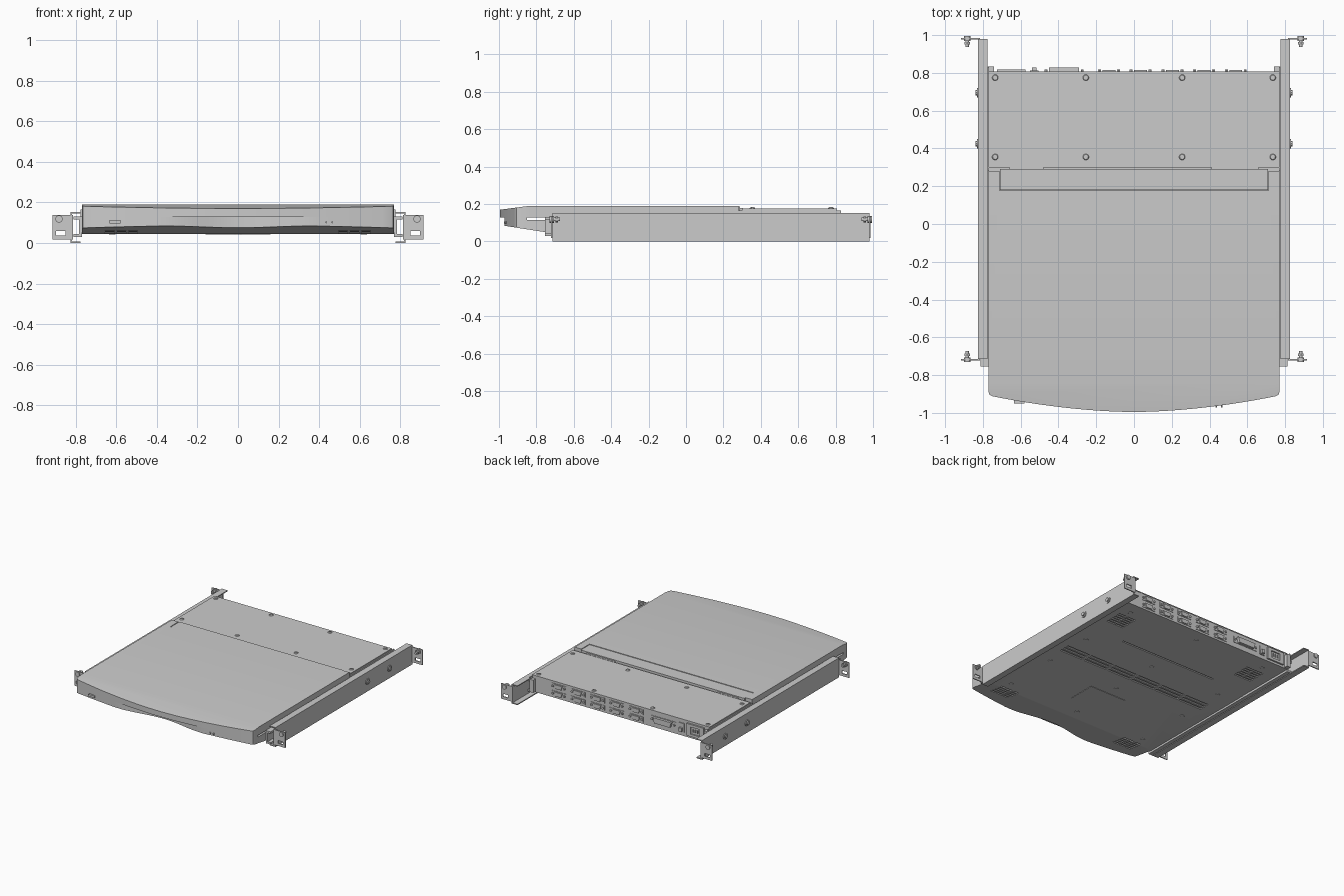
import bpy, bmesh, math
from mathutils import Matrix, Vector

if "Cube" in bpy.data.objects:
    bpy.data.objects.remove(bpy.data.objects["Cube"])


def finish(name, bm):
    bmesh.ops.recalc_face_normals(bm, faces=bm.faces)
    me = bpy.data.meshes.new(name)
    bm.to_mesh(me)
    bm.free()
    ob = bpy.data.objects.new(name, me)
    bpy.context.collection.objects.link(ob)
    return ob


def add_box(bm, x0, x1, y0, y1, z0, z1):
    m = Matrix.Translation(((x0 + x1) / 2, (y0 + y1) / 2, (z0 + z1) / 2)) @ \
        Matrix.Diagonal((abs(x1 - x0), abs(y1 - y0), abs(z1 - z0), 1))
    bmesh.ops.create_cube(bm, size=1, matrix=m)


def boxes(name, dims):
    bm = bmesh.new()
    for d in dims:
        add_box(bm, *d)
    return finish(name, bm)


def add_cyl(bm, c, r, depth, axis, n=16, r2=None):
    rot = Vector((0, 0, 1)).rotation_difference(Vector(axis)).to_matrix().to_4x4()
    bmesh.ops.create_cone(bm, cap_ends=True, segments=n, radius1=r, radius2=r if r2 is None else r2,
                          depth=depth, matrix=Matrix.Translation(c) @ rot)


def prism_bm(pts, a, b, place):
    bm = bmesh.new()
    f = bm.faces.new([bm.verts.new(place(u, v, a)) for u, v in pts])
    ext = bmesh.ops.extrude_face_region(bm, geom=[f])
    d = Vector(place(0, 0, b)) - Vector(place(0, 0, a))
    bmesh.ops.translate(bm, vec=d, verts=[g for g in ext['geom'] if isinstance(g, bmesh.types.BMVert)])
    return bm


def split(bm, y, clear=False):
    bmesh.ops.bisect_plane(bm, geom=bm.verts[:] + bm.edges[:] + bm.faces[:], plane_co=(0, y, 0),
                           plane_no=(0, 1, 0), clear_outer=clear)
    if clear:
        bmesh.ops.holes_fill(bm, edges=[e for e in bm.edges if e.is_boundary])


def cut(ob, dims):
    cutter = boxes("cutter", dims)
    cutter.hide_render = True
    mod = ob.modifiers.new("cut", 'BOOLEAN')
    mod.operation, mod.solver, mod.object = 'DIFFERENCE', 'EXACT', cutter
    bpy.context.view_layer.objects.active = ob
    bpy.ops.object.modifier_apply(modifier=mod.name)
    bpy.data.objects.remove(cutter)


def xy(u, v, w): return (u, v, w)
def xz(u, v, w): return (u, w, v)


# bowed front edge, optionally with the hand recess in the middle
def outline(recess, rear):
    pts = [(-0.77, -0.89), (-0.764, -0.905)]
    for i in range(41):
        x = -0.75 + 1.5 * i / 40
        y = -0.995 + 0.083 * (abs(x) / 0.75) ** 1.8
        if abs(x) < 0.4:
            y += recess * (0.5 + 0.5 * math.cos(math.pi * x / 0.4))
        pts.append((x, y))
    return pts + [(0.764, -0.905), (0.77, -0.89)] + rear


# lid with sloping front and a notch for the hinge cover
bm = prism_bm(outline(0, [(0.77, 0.28), (0.713, 0.28), (0.713, 0.178), (-0.713, 0.178),
                          (-0.713, 0.28), (-0.77, 0.28)]), 0.128, 0.19, xy)
split(bm, -0.84)
for v in bm.verts:
    if v.co.z > 0.18 and v.co.y < -0.841:
        v.co.z -= (-0.84 - v.co.y) * 0.13
finish("lid", bm)
boxes("hinge_cover", [(-0.71, 0.71, 0.181, 0.29, 0.13, 0.187)])

# base tray with rising underside
base_pts = outline(0.08, [(0.77, 0.3), (-0.77, 0.3)])
bm = prism_bm(base_pts, 0.045, 0.115, xy)
split(bm, -0.72)
for v in bm.verts:
    if v.co.z < 0.05 and v.co.y < -0.721:
        v.co.z += (-0.72 - v.co.y) * 0.155
base = finish("base_tray", bm)
bm = prism_bm(base_pts, 0.11, 0.129, xy)
split(bm, -0.85, True)
finish("base_front_bar", bm)

# vents cut in the underside of the base
cuts = []
for s in (-1, 1):
    for i in range(5):
        for j in range(3):
            x = s * 0.575 - 0.08 + j * 0.057
            y = -0.83 + i * 0.028
            cuts.append((x, x + 0.045, y, y + 0.013, 0.03, 0.078 - i * 0.004))
for j in range(6):
    x = -0.66 + j * 0.223
    for y in (-0.04, -0.005, 0.03):
        cuts.append((x, x + 0.205, y, y + 0.018, 0.03, 0.053))
cut(base, cuts)
boxes("label_plate", [(-0.16, 0.16, -0.51, -0.29, 0.042, 0.046)])

# rear electronics box
rear = boxes("rear_box", [(-0.768, 0.768, 0.3, 0.805, 0.045, 0.172)])
cuts = [(-0.45, 0.4, 0.345, 0.357, 0.03, 0.053)]
for s in (-1, 1):
    for i in range(6):
        for j in range(2):
            x = s * 0.6 - 0.075 + j * 0.08
            y = 0.5 + i * 0.026
            cuts.append((x, x + 0.07, y, y + 0.013, 0.03, 0.053))
cut(rear, cuts)
boxes("rear_box_cover", [(-0.77, 0.77, 0.302, 0.808, 0.17, 0.176)])
boxes("hinge_barrels", [(-0.66, -0.48, 0.285, 0.305, 0.14, 0.178),
                        (0.41, 0.66, 0.285, 0.305, 0.14, 0.178)])
for s in (-1, 1):
    boxes("box_side_bracket", [(s * 0.74, s * 0.775, 0.803, 0.835, 0.05, 0.15),
                               (s * 0.768, s * 0.776, 0.28, 0.83, 0.05, 0.165)])

# screws on the cover and underside
bm = bmesh.new()
for x in (-0.735, -0.255, 0.255, 0.735):
    for y in (0.355, 0.775):
        add_cyl(bm, (x, y, 0.178), 0.017, 0.006, (0, 0, 1), 16, 0.013)
        add_cyl(bm, (x, y, 0.182), 0.007, 0.003, (0, 0, 1), 6)
finish("cover_screws", bm)
bm = bmesh.new()
for x in (-0.62, 0, 0.62):
    for y in (-0.64, -0.2, 0.2, 0.7):
        add_cyl(bm, (x, y, 0.044), 0.017, 0.006, (0, 0, 1))
finish("bottom_screws", bm)


# D-shaped sockets with hex posts
def d_socket(name, cx, cz, w, h, y1):
    pts = [(cx - w / 2, cz + h / 2), (cx + w / 2, cz + h / 2),
           (cx + w / 2 - h * 0.3, cz - h / 2), (cx - w / 2 + h * 0.3, cz - h / 2)]
    bm = prism_bm(pts, 0.80, y1, xz)
    add_box(bm, cx - w / 2 - 0.028, cx + w / 2 + 0.028, 0.80, 0.8085, cz - h / 2 - 0.004, cz + h / 2 + 0.004)
    for s in (-1, 1):
        add_cyl(bm, (cx + s * (w / 2 + 0.016), 0.81, cz), 0.009, 0.014, (0, 1, 0), 6)
    finish(name, bm)


for i in range(5):
    for z in (0.08, 0.138):
        d_socket("video_socket", -0.133 + i * 0.168, z, 0.068, 0.032, 0.816)
d_socket("wide_socket", -0.37, 0.11, 0.16, 0.042, 0.828)

# power inlet and switch
inlet = boxes("power_inlet", [(-0.725, -0.575, 0.8, 0.818, 0.062, 0.158)])
cut(inlet, [(-0.69, -0.61, 0.808, 0.83, 0.082, 0.138)])
bm = bmesh.new()
for x in (-0.67, -0.65, -0.63):
    add_box(bm, x - 0.003, x + 0.003, 0.806, 0.816, 0.1, 0.122)
finish("inlet_pins", bm)
boxes("power_switch", [(-0.55, -0.505, 0.8, 0.812, 0.075, 0.145),
                       (-0.54, -0.515, 0.8, 0.828, 0.082, 0.112)])

# front port and indicator dots
boxes("front_port", [(-0.635, -0.58, -0.951, -0.9, 0.097, 0.113)])
bm = bmesh.new()
for x in (0.435, 0.465):
    add_cyl(bm, (x, -0.962, 0.102), 0.005, 0.02, (0, 1, 0), 10)
finish("indicator_dots", bm)

for s in (-1, 1):
    # outer C rail
    rail = [(s * 0.826, 0), (s * 0.826, 0.152), (s * 0.776, 0.152), (s * 0.776, 0.145),
            (s * 0.818, 0.145), (s * 0.818, 0.008), (s * 0.776, 0.008), (s * 0.776, 0)]
    finish("rail", prism_bm(rail, -0.715, 0.98, xz))
    # inner slide
    slide = [(s * 0.77, 0.03), (s * 0.77, 0.13), (s * 0.812, 0.13), (s * 0.812, 0.115),
             (s * 0.785, 0.115), (s * 0.785, 0.045), (s * 0.812, 0.045), (s * 0.812, 0.03)]
    finish("inner_slide", prism_bm(slide, -0.755, 0.8, xz))
    # screws through the rail side
    bm = bmesh.new()
    for y in (0.425, 0.695):
        add_cyl(bm, (s * 0.829, y, 0.078), 0.024, 0.006, (1, 0, 0))
        add_cyl(bm, (s * 0.834, y, 0.078), 0.015, 0.012, (1, 0, 0), 8)
    finish("rail_screws", bm)
    # rack ears with slots and bolts
    for y, d, name in ((-0.718, 1, "front_ear"), (0.982, -1, "rear_ear")):
        ear = boxes(name, [(s * 0.815, s * 0.915, y - 0.004, y + 0.004, 0.018, 0.137)])
        cut(ear, [(s * 0.852, s * 0.898, y - 0.02, y + 0.02, 0.038, 0.06)])
        bm = bmesh.new()
        add_cyl(bm, (s * 0.883, y - d * 0.008, 0.118), 0.018, 0.009, (0, 1, 0))
        add_cyl(bm, (s * 0.883, y + d * 0.022, 0.118), 0.009, 0.045, (0, 1, 0), 12)
        add_cyl(bm, (s * 0.883, y + d * 0.026, 0.118), 0.016, 0.014, (0, 1, 0), 6)
        add_cyl(bm, (s * 0.883, y + d * 0.008, 0.118), 0.018, 0.008, (0, 1, 0))
        finish("ear_bolt", bm)

# smooth rounded parts, keep hard edges
bpy.ops.object.select_all(action='DESELECT')
for ob in bpy.context.scene.objects:
    ob.select_set(True)
    bpy.context.view_layer.objects.active = ob
bpy.ops.object.shade_smooth_by_angle(angle=math.radians(25))
